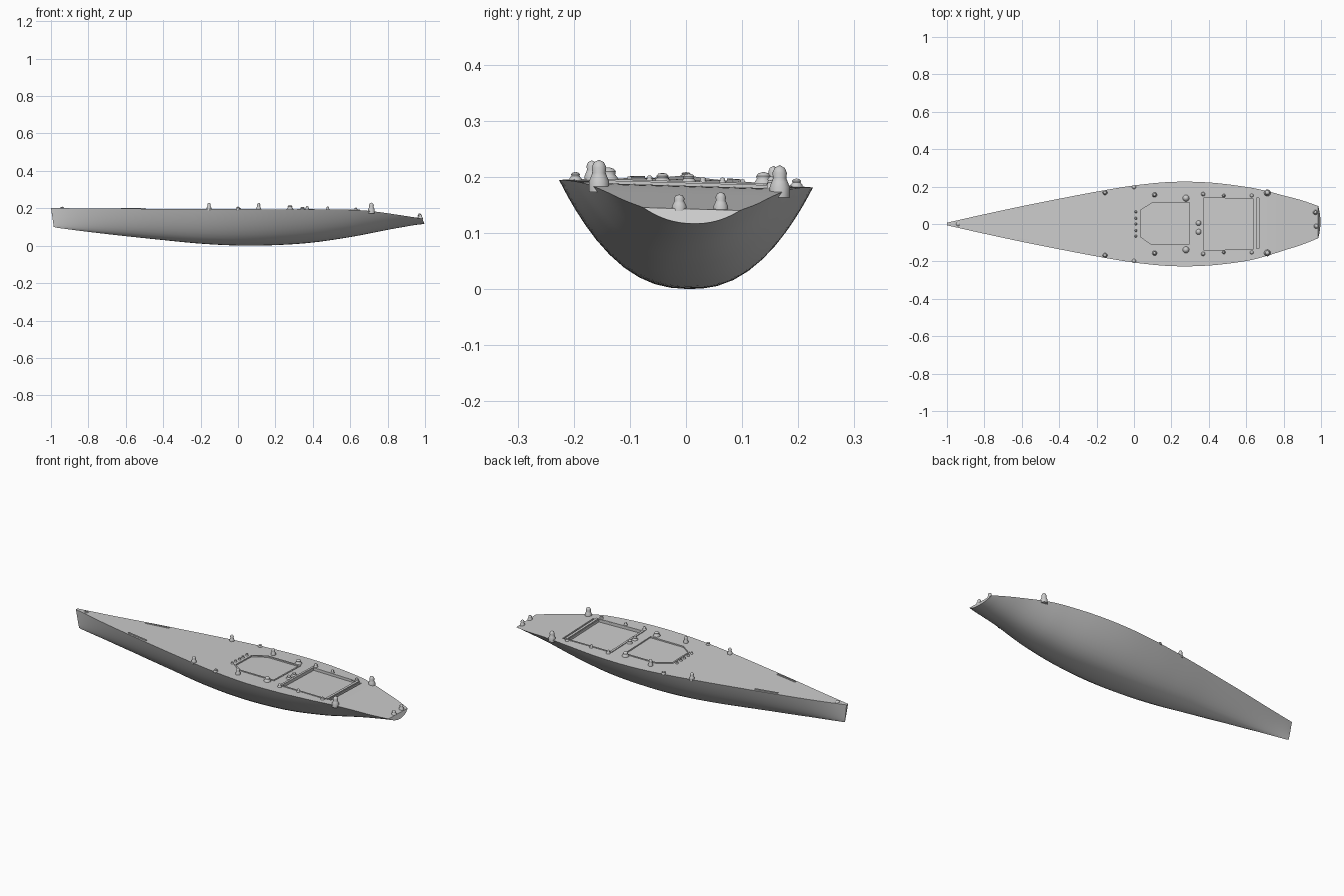
import bpy, bmesh, math
from mathutils import Vector

if "Cube" in bpy.data.objects:
    bpy.data.objects.remove(bpy.data.objects["Cube"])

# stations: x, half width, keel z, deck z, section exponent
STATIONS = [
    (-1.0, .007, .100, .202, 1.3), (-.8, .052, .074, .197, 1.7),
    (-.6, .095, .051, .195, 2.0), (-.4, .135, .030, .193, 2.2),
    (-.2, .173, .011, .191, 2.4), (0, .206, .001, .189, 2.45),
    (.2, .225, .003, .188, 2.45), (.4, .222, .017, .188, 2.45),
    (.6, .198, .046, .186, 2.4), (.7, .176, .065, .181, 2.3),
    (.8, .147, .085, .169, 2.2), (.9, .118, .103, .155, 2.2),
    (.985, .086, .117, .143, 2.2)]
STERN = .985
ROLL = -.03  # slight heel of the whole boat


def station(x):
    x = min(max(x, -1), STERN)
    i = 0
    while i < len(STATIONS) - 2 and x > STATIONS[i + 1][0]:
        i += 1

    def slope(k, c):
        a, b = max(k - 1, 0), min(k + 1, len(STATIONS) - 1)
        return (STATIONS[b][c] - STATIONS[a][c]) / (STATIONS[b][0] - STATIONS[a][0])
    h = STATIONS[i + 1][0] - STATIONS[i][0]
    t = (x - STATIONS[i][0]) / h
    return [(2*t**3 - 3*t*t + 1) * STATIONS[i][c] + (t**3 - 2*t*t + t) * h * slope(i, c)
            + (3*t*t - 2*t**3) * STATIONS[i + 1][c] + (t**3 - t*t) * h * slope(i + 1, c)
            for c in range(1, 5)]


def deck_z(x, y):
    return station(x)[2] + ROLL * y


def finish(name, bm, smooth=None):
    bmesh.ops.recalc_face_normals(bm, faces=bm.faces)
    me = bpy.data.meshes.new(name)
    bm.to_mesh(me)
    bm.free()
    ob = bpy.data.objects.new(name, me)
    bpy.context.collection.objects.link(ob)
    if smooth:
        bpy.ops.object.select_all(action='DESELECT')
        ob.select_set(True)
        bpy.context.view_layer.objects.active = ob
        bpy.ops.object.shade_smooth_by_angle(angle=math.radians(smooth))
    return ob


# hull: lofted sections, closed by deck, bow face and transom
bm = bmesh.new()
N, M = 24, 60
rings = []
for i in range(M + 1):
    x = -1 + (1 + STERN) * i / M
    w, zk, zd, p = station(x)
    mid = .01 * max(0, (x - .6) / .385)  # stern sits a little off centre
    ring = []
    for j in range(N + 1):
        u = 2 * j / N - 1
        if i:
            u = math.sin(math.pi / 2 * u)
        t = abs(u) ** p
        dx = .015 * (1 - t) if i == 0 else (.012 * (1 - u * u) if i == M else 0)
        y = w * u + mid
        ring.append(bm.verts.new((x + dx, y, zk + (zd - zk) * t + ROLL * y)))
    rings.append(ring)
for a, b in zip(rings, rings[1:]):
    for j in range(N):
        bm.faces.new((a[j], a[j + 1], b[j + 1], b[j]))
    bm.faces.new((a[N], a[0], b[0], b[N]))
bm.faces.new(rings[0])
bm.faces.new(rings[-1])
hull = finish("hull", bm, 35)

# outlines of the forward hatch, the aft cockpit and the traveller groove
HATCH = [(.03, -.07), (.09, -.112), (.30, -.112), (.30, .12), (.10, .12), (.03, .075)]
COCKPIT = [(.37, -.14), (.635, -.135), (.635, .142), (.37, .142)]
GROOVE = [(.655, -.13), (.668, -.13), (.668, .138), (.655, .138)]


def recess(name, outline, depth):
    bm = bmesh.new()
    low = [bm.verts.new((x, y, deck_z(x, y) - depth)) for x, y in outline]
    top = [bm.verts.new((x, y, .3)) for x, y in outline]
    bm.faces.new(low)
    bm.faces.new(top)
    for i in range(len(low)):
        k = (i + 1) % len(low)
        bm.faces.new((low[i], low[k], top[k], top[i]))
    cutter = finish(name, bm)
    cutter.hide_render = True
    cutter.hide_viewport = True
    mod = hull.modifiers.new(name, 'BOOLEAN')
    mod.operation = 'DIFFERENCE'
    mod.solver = 'EXACT'
    mod.object = cutter


recess("hatch_cutter", HATCH, .006)
recess("cockpit_cutter", COCKPIT, .014)
recess("groove_cutter", GROOVE, .012)


def bars(name, segments, width, height, sink=.004):
    bm = bmesh.new()
    for (x0, y0), (x1, y1) in segments:
        d = Vector((x1 - x0, y1 - y0)).normalized() * width / 2
        s = Vector((-d.y, d.x))
        ends = []
        for x, y, k in ((x0, y0, -1), (x1, y1, 1)):
            z = deck_z(x, y)
            ends.append([bm.verts.new((x + k * d.x + q * s.x, y + k * d.y + q * s.y, z + h))
                         for q, h in ((-1, -sink), (1, -sink), (1, height), (-1, height))])
        a, b = ends
        bm.faces.new(a)
        bm.faces.new(b)
        for i in range(4):
            k = (i + 1) % 4
            bm.faces.new((a[i], a[k], b[k], b[i]))
    return finish(name, bm)


# low coaming around the hatch, cockpit edges, traveller beam
bars("hatch_coaming", list(zip(HATCH, HATCH[1:] + HATCH[:1])), .008, .003)
bars("cockpit_side_rails", [((.37, s * .143), (.635, s * .14)) for s in (-1, 1)], .008, .003)
bars("traveller_beam", [((.645, -.13), (.645, .138))], .014, .005, .016)
bars("bridge_deck_track", [((.365, -.14), (.365, .14))], .012, .004)


# deck hardware: turned winches and blocks
def fittings(name, spots):
    bm = bmesh.new()
    profile = [(1, -.25), (1, .15), (.8, .35), (.65, .5), (.72, .7), (.5, .9), (0, 1)]
    S = 12
    for x, y, r, h in spots:
        z = deck_z(x, y)
        loops = [[bm.verts.new((x + r * pr * math.cos(2 * math.pi * k / S),
                                y + r * pr * math.sin(2 * math.pi * k / S), z + h * ph))
                  for k in range(S)] for pr, ph in profile[:-1]]
        for a, b in zip(loops, loops[1:]):
            for k in range(S):
                bm.faces.new((a[k], a[(k + 1) % S], b[(k + 1) % S], b[k]))
        tip = bm.verts.new((x, y, z + h))
        for k in range(S):
            bm.faces.new((loops[-1][k], loops[-1][(k + 1) % S], tip))
        bm.faces.new(loops[0])
    finish(name, bm, 50)


def pairs(spots):
    return [(x, s * y, r, h) for x, y, r, h in spots for s in (-1, 1)]


fittings("winches", pairs([(-.155, .168, .013, .034), (.11, .156, .013, .036),
                           (.278, .138, .018, .025), (.37, .16, .011, .019)]))
fittings("aft_winches", [(.713, .167, .018, .046), (.713, -.155, .018, .046)])
fittings("side_blocks", pairs([(0, .197, .011, .014), (.48, .152, .009, .018),
                               (.63, .152, .010, .014)]))
fittings("centre_blocks", [(.345, .005, .014, .018), (.345, -.042, .015, .018)])
fittings("mast_base_blocks", [(.01, y, .007, .012) for y in (-.065, -.035, 0, .03, .065)])
fittings("stern_fittings", [(.970, .062, .013, .030), (.975, -.012, .013, .024)])
fittings("bow_fairlead", [(-.94, 0, .011, .008)])

# small jib tracks on the foredeck
bars("foredeck_tracks", [((-.62, s * .078), (-.50, s * .10)) for s in (-1, 1)], .008, .004)
